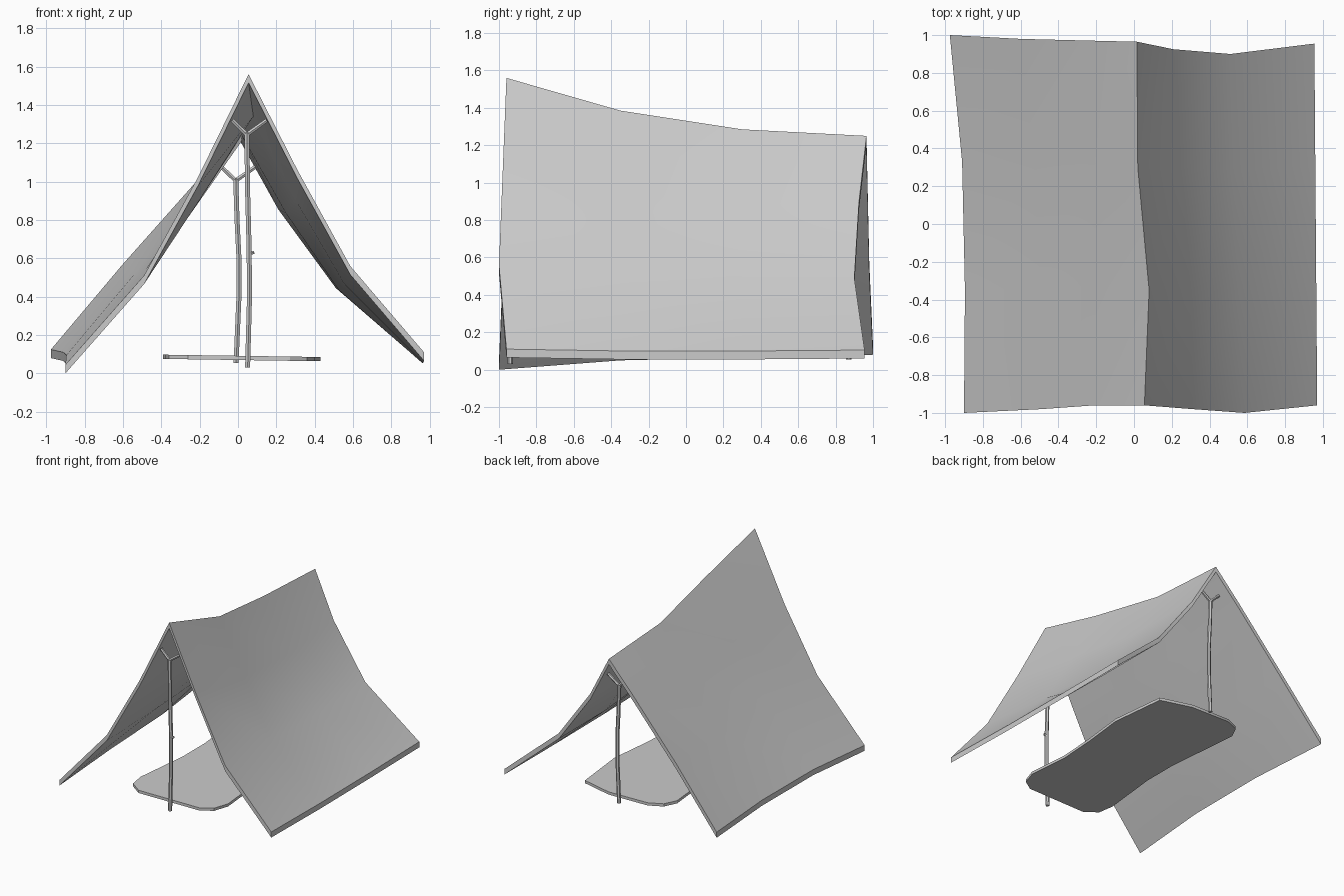
import bpy, bmesh, math

if "Cube" in bpy.data.objects:
    bpy.data.objects.remove(bpy.data.objects["Cube"])


def activate(ob):
    bpy.ops.object.select_all(action='DESELECT')
    ob.select_set(True)
    bpy.context.view_layer.objects.active = ob


def slab(name, points, faces, drop):
    """Mesh sheet given thickness by extruding straight down."""
    bm = bmesh.new()
    vs = [bm.verts.new(p) for p in points]
    for f in faces:
        bm.faces.new([vs[i] for i in f])
    ext = bmesh.ops.extrude_face_region(bm, geom=bm.faces[:], use_keep_orig=True)
    for v in ext['geom']:
        if isinstance(v, bmesh.types.BMVert):
            v.co.z -= drop
    bmesh.ops.recalc_face_normals(bm, faces=bm.faces[:])
    me = bpy.data.meshes.new(name)
    bm.to_mesh(me)
    bm.free()
    ob = bpy.data.objects.new(name, me)
    bpy.context.collection.objects.link(ob)
    activate(ob)
    bpy.ops.object.shade_smooth_by_angle(angle=math.radians(30))
    return ob


def stick(name, paths, depth):
    """Six-sided branches; every path point is x, y, z, relative radius."""
    cu = bpy.data.curves.new(name, 'CURVE')
    cu.dimensions = '3D'
    cu.bevel_depth = depth
    cu.bevel_resolution = 1
    cu.use_fill_caps = True
    for path in paths:
        sp = cu.splines.new('POLY')
        sp.points.add(len(path) - 1)
        for pt, (x, y, z, r) in zip(sp.points, path):
            pt.co = (x, y, z, 1)
            pt.radius = r
    ob = bpy.data.objects.new(name, cu)
    bpy.context.collection.objects.link(ob)
    activate(ob)
    bpy.ops.object.convert(target='MESH')
    bpy.ops.object.shade_smooth_by_angle(angle=math.radians(40))


# Sagging canopy: cross rows from front to back, left edge to right edge
rows = [
    [(-.90, -1.0, .045), (-.49, -.98, .51), (-.21, -.96, 1.02), (.055, -.96, 1.56),
     (.31, -.98, 1.06), (.585, -1.0, .56), (.97, -.96, .11)],
    [(-.895, -.35, .095), (-.49, -.34, .53), (-.20, -.33, .95), (.08, -.35, 1.385),
     (.30, -.35, .95), (.555, -.36, .51), (.965, -.33, .10)],
    [(-.91, .33, .11), (-.53, .33, .53), (-.21, .32, .93), (.02, .30, 1.285),
     (.25, .30, .88), (.525, .28, .48), (.96, .31, .10)],
    [(-.975, 1.0, .125), (-.60, .98, .57), (-.20, .97, 1.02), (.015, .965, 1.25),
     (.21, .925, .90), (.51, .90, .49), (.955, .955, .105)],
]
n = len(rows[0])
quads = [(j * n + i, j * n + i + 1, (j + 1) * n + i + 1, (j + 1) * n + i)
         for j in range(3) for i in range(n - 1)]
slab("canopy", [p for r in rows for p in r], quads, .045)

# Ground mat: irregular outline, slightly tilted
outline = [(.36, -.82), (.40, -.70), (.37, -.36), (.39, -.05), (.43, .30), (.38, .75),
           (.12, .82), (-.23, .82), (-.34, .77), (-.39, .67), (-.33, .05), (-.33, -.24),
           (-.38, -.70), (-.36, -.83), (-.26, -.90), (.27, -.88)]
slab("ground_mat", [(x, y, .092 - .015 * x) for x, y in outline],
     [tuple(range(len(outline)))], .022)


# Forked poles holding the ridge
def forked_pole(name, y, trunk, left, right, extra=()):
    fork = trunk[-1]
    paths = [[(x, y, z, r) for x, z, r in trunk]]
    for x, z in (left, right):
        paths.append([(fork[0], y, fork[1] - .01, .85), (x, y, z, .75)])
    paths += [[(x, y, z, r) for x, z, r in e] for e in extra]
    stick(name, paths, .015)


forked_pole("front_pole", -.94,
            [(.05, .03, 1), (.06, .40, 1), (.058, .65, 1), (.05, .95, 1), (.046, 1.255, 1)],
            (-.03, 1.32), (.15, 1.32),
            [[(.06, .625, .8), (.084, .632, .6)]])
forked_pole("back_pole", .87,
            [(-.01, .055, 1), (.004, .38, 1), (.005, .60, 1), (-.005, .80, 1), (-.012, 1.015, 1)],
            (-.095, 1.085), (.095, 1.08))
